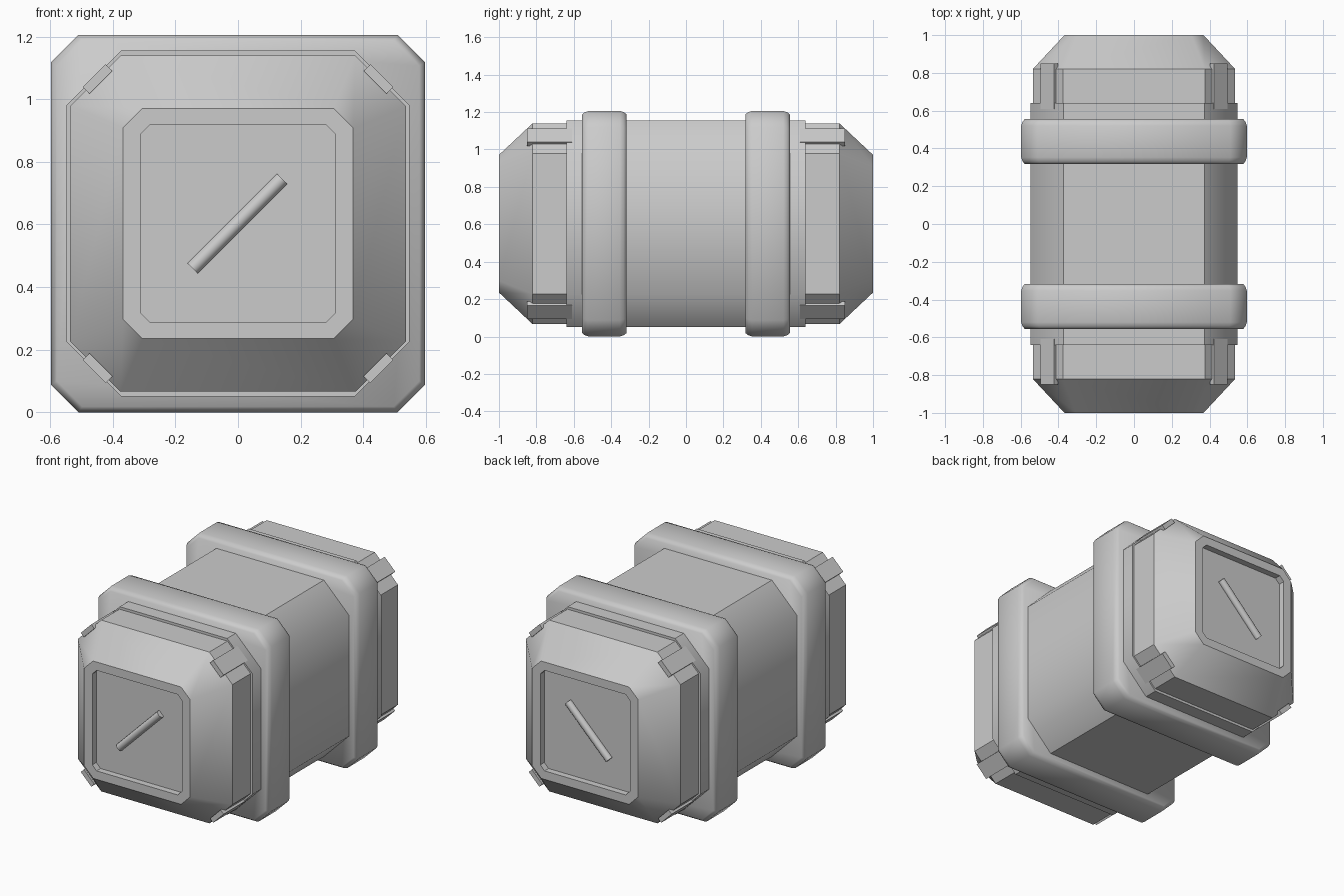
import bpy, bmesh, math
from mathutils import Matrix, Vector

if "Cube" in bpy.data.objects:
    bpy.data.objects.remove(bpy.data.objects["Cube"])

CZ = 0.603  # height of the long axis

grey = bpy.data.materials.new("plain_grey")
grey.diffuse_color = (0.6, 0.6, 0.6, 1)
grey.use_nodes = True
grey.node_tree.nodes["Principled BSDF"].inputs["Base Color"].default_value = grey.diffuse_color


def octagon(hx, hz, c):
    q = [(hx - c, hz), (hx, hz - c), (hx, c - hz), (hx - c, -hz)]
    return q + [(-x, -z) for x, z in q]


def finish(name, bm, angle):
    bmesh.ops.recalc_face_normals(bm, faces=bm.faces[:])
    me = bpy.data.meshes.new(name)
    bm.to_mesh(me)
    bm.free()
    me.materials.append(grey)
    ob = bpy.data.objects.new(name, me)
    bpy.context.collection.objects.link(ob)
    bpy.ops.object.select_all(action='DESELECT')
    ob.select_set(True)
    bpy.context.view_layer.objects.active = ob
    bpy.ops.object.shade_smooth_by_angle(angle=math.radians(angle))
    return ob


def loft(name, sections, angle):
    """Closed solid through chamfered-square sections (y, half_x, half_z, chamfer)."""
    bm = bmesh.new()
    rings = [[bm.verts.new((x, y, CZ + z)) for x, z in octagon(hx, hz, c)]
             for y, hx, hz, c in sections]
    for a, b in zip(rings, rings[1:]):
        for i in range(8):
            j = (i + 1) % 8
            bm.faces.new((a[i], a[j], b[j], b[i]))
    bm.faces.new(rings[0])
    bm.faces.new(rings[-1])
    return finish(name, bm, angle)


# Main body, with crisp edges around the flat top and bottom
body = loft("body", [(-0.64, 0.548, 0.553, 0.175), (0.64, 0.548, 0.553, 0.175)], 50)
verts = body.data.vertices
for e in body.data.edges:
    a, b = (verts[i].co for i in e.vertices)
    if min(abs(a.z - CZ), abs(b.z - CZ)) > 0.55:
        e.use_edge_sharp = True

for side, s in (("front", -1), ("back", 1)):
    # Raised band with softened rims
    rim = [(0.318, 0.018), (0.332, 0.007), (0.353, 0),
           (0.52, 0), (0.541, 0.007), (0.555, 0.018)]
    loft(side + "_band",
         [(s * y, 0.597 - d, 0.603 - d, 0.087 - d * 0.3) for y, d in rim], 50)

    # Tapered end cap with recessed panel
    loft(side + "_cap", [(s * 0.60, 0.536, 0.537, 0.161),
                         (s * 0.82, 0.536, 0.537, 0.161),
                         (s * 1.00, 0.368, 0.368, 0.063),
                         (s * 1.00, 0.311, 0.315, 0.03),
                         (s * 0.96, 0.311, 0.315, 0.03)], 40)

    # Diagonal bar lying in the recess
    bm = bmesh.new()
    bmesh.ops.create_cone(bm, cap_ends=True, segments=16, radius1=0.023,
                          radius2=0.023, depth=0.405,
                          matrix=Matrix.Translation((-0.002, s * 0.966, CZ))
                          @ Matrix.Rotation(math.radians(45), 4, 'Y'))
    finish(side + "_diagonal_bar", bm, 40)

    # Four corner clips over the shoulders of the cap
    bm = bmesh.new()
    for sx in (-1, 1):
        for sz in (-1, 1):
            m = (Matrix.Translation((sx * 0.4485, s * 0.73, CZ + sz * 0.462))
                 @ Matrix.Rotation(math.radians(45 * sx * sz), 4, 'Y')
                 @ Matrix.Diagonal(Vector((0.103, 0.24, 0.030, 1))))
            bmesh.ops.create_cube(bm, size=1, matrix=m)
    finish(side + "_corner_clips", bm, 30)
